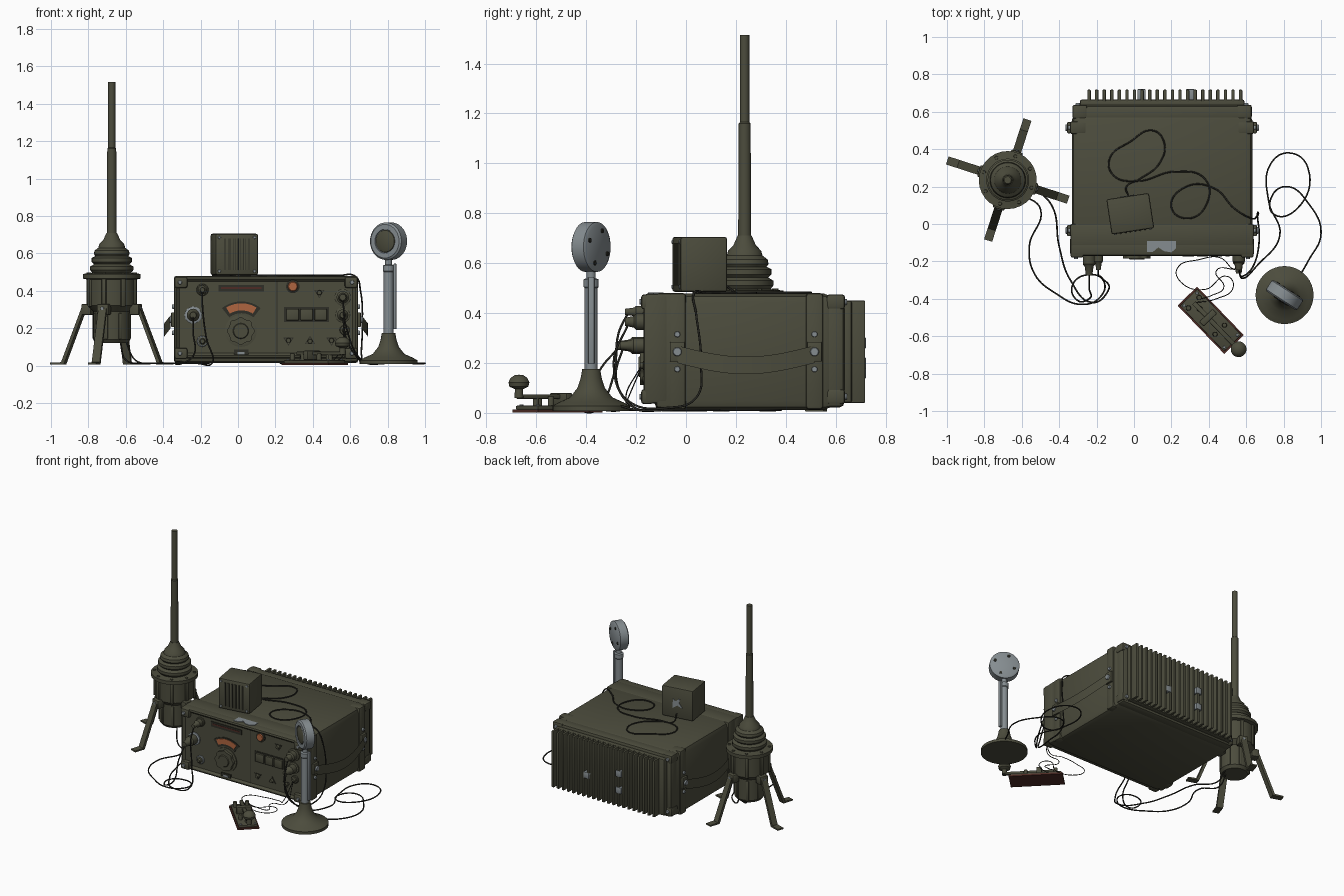
import bpy, bmesh
from math import sin, cos, pi, radians
from mathutils import Matrix, Vector, Euler

cube = bpy.data.objects.get("Cube")
if cube:
    bpy.data.objects.remove(cube, do_unlink=True)


def material(name, *rgb):
    m = bpy.data.materials.new(name)
    m.use_nodes = True
    m.diffuse_color = (*rgb, 1)
    m.node_tree.nodes["Principled BSDF"].inputs["Base Color"].default_value = (*rgb, 1)
    return m


OLIVE = material("olive paint", .072, .072, .046)
DARK = material("dark recess", .028, .028, .02)
STEEL = material("bare steel", .235, .265, .28)
RUBBER = material("black rubber", .02, .02, .016)
ORANGE = material("orange lamp", .43, .13, .05)
RED = material("red brown", .075, .024, .018)

FRONT = (pi / 2, 0, 0)      # turns local z towards the front
BACK = (-pi / 2, 0, 0)
frame = Matrix.Identity(4)  # group transform used by every helper
PANEL = -.155               # depth of the control panel


def group(x, y, z=0, turn=0):
    global frame
    frame = Matrix.Translation((x, y, z)) @ Matrix.Rotation(radians(turn), 4, 'Z')


def finish(name, bm, mat, at=(0, 0, 0), rot=(0, 0, 0)):
    bmesh.ops.recalc_face_normals(bm, faces=bm.faces)
    bm.transform(frame @ Matrix.Translation(at) @ Euler(rot).to_matrix().to_4x4())
    me = bpy.data.meshes.new(name)
    bm.to_mesh(me)
    bm.free()
    me.materials.append(mat)
    me.shade_smooth()
    me.set_sharp_from_angle(angle=radians(35))
    bpy.context.collection.objects.link(bpy.data.objects.new(name, me))


def box(name, at, size, mat, bevel=0, inset=None):
    bm = bmesh.new()
    bmesh.ops.create_cube(bm, size=1)
    bm.transform(Matrix.Diagonal((*size, 1)))
    if bevel:
        bmesh.ops.bevel(bm, geom=bm.edges[:], offset=bevel, segments=2, profile=.5, affect='EDGES')
    if inset:
        face = min(bm.faces, key=lambda f: f.calc_center_median().y)
        bmesh.ops.inset_region(bm, faces=[face], thickness=inset[0])
        bmesh.ops.translate(bm, verts=face.verts, vec=(0, inset[1], 0))
    finish(name, bm, mat, at)


def lathe(name, profile, mat, at=(0, 0, 0), rot=(0, 0, 0), steps=28):
    bm = bmesh.new()
    vs = [bm.verts.new((r, 0, z)) for r, z in profile]
    es = [bm.edges.new(p) for p in zip(vs, vs[1:])]
    bmesh.ops.spin(bm, geom=vs + es, cent=(0, 0, 0), axis=(0, 0, 1), angle=2 * pi, steps=steps)
    bmesh.ops.remove_doubles(bm, verts=bm.verts, dist=1e-4)
    finish(name, bm, mat, at, rot)


def disc(name, r, h, mat, at, rot=(0, 0, 0), steps=16):
    lathe(name, [(0, 0), (r, 0), (r, h * .7), (r * .85, h), (0, h)], mat, at, rot, steps)


def plate(name, pts, depth, mat, at=(0, PANEL, 0), rot=FRONT):
    bm = bmesh.new()
    f = bm.faces.new([bm.verts.new((x, y, 0)) for x, y in pts])
    top = bmesh.ops.extrude_face_region(bm, geom=[f])["geom"]
    bmesh.ops.translate(bm, verts=[v for v in top if isinstance(v, bmesh.types.BMVert)], vec=(0, 0, depth))
    finish(name, bm, mat, at, rot)


def cable(name, pts, r=.0045, z=.012):
    cu = bpy.data.curves.new(name, 'CURVE')
    cu.dimensions = '3D'
    cu.bevel_depth, cu.bevel_resolution, cu.resolution_u = r, 2, 8
    sp = cu.splines.new('BEZIER')
    sp.bezier_points.add(len(pts) - 1)
    for b, p in zip(sp.bezier_points, pts):
        b.co = Vector(p if len(p) == 3 else (*p, z))
        b.handle_left_type = b.handle_right_type = 'AUTO'
    cu.materials.append(RUBBER)
    bpy.context.collection.objects.link(bpy.data.objects.new(name, cu))


# Radio case
MID = .15
box("case_body", (MID, .23, .245), (.965, .72, .465), OLIVE, .035)
box("front_frame", (MID, -.12, .258), (.985, .1, .44), OLIVE, .015, inset=(.02, .015))
box("front_rim", (MID, -.06, .25), (.98, .12, .46), OLIVE, .012)
box("rear_frame", (MID, .59, .247), (.95, .09, .45), OLIVE, .02)
box("heatsink_base", (MID, .645, .245), (.88, .04, .41), OLIVE, .01)
for i in range(21):
    box("heatsink_fin", (-.24 + i * .0405, .678, .245), (.018, .08, .41), OLIVE, .004)
for x, z in ((.3, .2), (.04, .28), (.04, .16)):
    box("fin_clip", (x, .69, z), (.045, .062, .045), STEEL, .004)

# Side brackets, latches and carrying straps
for s in (-1, 1):
    for y in (-.035, .515):
        box("side_bracket", (MID + s * .447, y, .247), (.09, .07, .465), OLIVE, .012)
        box("latch", (MID + s * .497, y, .245), (.02, .06, .08), OLIVE, .005)
        for dz, r, reach in ((0, .018, .503), (.07, .012, .488), (-.07, .012, .488)):
            disc("latch_bolt", r, .014, STEEL, (MID + s * reach, y, .245 + dz), (0, s * pi / 2, 0))
    for z in (.065, .445):
        box("front_corner", (MID + s * .455, -.155, z), (.07, .05, .06), OLIVE, .012)
        disc("corner_bolt", .011, .008, STEEL, (MID + s * .46, -.179, z), FRONT)
        box("rear_corner", (MID + s * .44, .6, z), (.08, .075, .06), OLIVE, .012)
        disc("rear_bolt", .012, .01, STEEL, (MID + s * .45, .636, z), BACK)
    bm = bmesh.new()
    rows = []
    for i in range(15):
        t = i / 14
        w = sin(pi * t)
        rows.append([bm.verts.new((MID + s * (.51 + .035 * w), -.035 + .55 * t, z - .045 * w)) for z in (.2, .27)])
    strap = [bm.faces.new((a[0], a[1], b[1], b[0])) for a, b in zip(rows, rows[1:])]
    bmesh.ops.solidify(bm, geom=strap, thickness=.006)
    finish("carry_strap", bm, OLIVE)

# Worn patch on the front lip
plate("worn_patch", [(.07, -.15), (.1, -.15), (.13, -.125), (.16, -.145), (.2, -.152), (.225, -.13), (.225, -.09),
                     (.07, -.09)], .005, STEEL, (0, 0, .477), (0, 0, 0))

# Control panel
def rect(x0, x1, z0, z1):
    return [(x0, z0), (x1, z0), (x1, z1), (x0, z1)]


def arc(r0, r1, half):
    angles = [radians(90 - half + half * i / 6) for i in range(13)]
    return ([(.018 + r1 * cos(a), .175 + r1 * sin(a)) for a in angles]
            + [(.018 + r0 * cos(a), .175 + r0 * sin(a)) for a in reversed(angles)])


plate("panel_seam", rect(.205, .211, .05, .45), .002, DARK)
plate("name_strip", rect(-.105, .14, .395, .432), .005, DARK)
plate("name_strip_bar", rect(-.09, .125, .41, .42), .007, RED)
plate("dial_rim", arc(.105, .168, 38), .004, DARK)
plate("dial_scale", arc(.12, .158, 31), .007, ORANGE)
disc("knob_collar", .085, .01, OLIVE, (.015, PANEL, .185), FRONT, 28)
plate("tuning_knob", [(.015 + (.07 + .004 * cos(8 * a)) * cos(a), .185 + (.07 + .004 * cos(8 * a)) * sin(a))
                      for a in [i * pi / 32 for i in range(64)]], .03, OLIVE)
disc("knob_cap", .045, .036, OLIVE, (.015, PANEL, .185), FRONT, 24)
plate("counter_frame", rect(-.022, .055, .045, .085), .008, DARK)
plate("counter_window", rect(-.004, .036, .056, .073), .0095, STEEL)
disc("lamp_ring", .036, .01, DARK, (.293, PANEL, .423), FRONT, 24)
disc("signal_lamp", .026, .016, ORANGE, (.293, PANEL, .423), FRONT, 24)
plate("button_bed", rect(.245, .487, .232, .312), .004, DARK)
for i in range(3):
    box("push_button", (.292 + i * .075, PANEL - .008, .272), (.066, .02, .062), OLIVE, .005)
for x, z, d in ((.435, .385, -1), (.27, .13, -1), (.385, .135, 1), (.5, .13, -1)):
    plate("switch_mark", [(x - .028, z - d * .02), (x + .028, z - d * .02), (x, z + d * .025)], .003, DARK)
    plate("switch_plate", [(x - .021, z - d * .016), (x + .021, z - d * .016), (x, z + d * .018)], .005, OLIVE)
    disc("switch", .013, .02, OLIVE, (x, PANEL, z - d * .005), FRONT)

# Sockets with plugs
for x, z, r, length in ((-.24, .27, .034, .12), (-.19, .405, .024, .09), (-.19, .13, .022, .03),
                        (.56, .365, .033, .09), (.56, .27, .03, .11), (.57, .19, .02, .03)):
    disc("socket_ring", r * 1.35, .012, STEEL if x < 0 and z < .3 else OLIVE, (x, PANEL, z), FRONT, 20)
    lathe("plug", [(0, 0), (r, 0), (r, length * .5), (r * .7, length * .6), (r * .5, length), (0, length)],
          OLIVE, (x, PANEL, z), FRONT, 20)

# Loudspeaker
group(-.02, .055, .595, 8.6)
box("speaker_box", (0, 0, 0), (.23, .19, .22), OLIVE, .01)
for i in range(6):
    box("grille_slot", (-.065 + i * .026, -.0955, 0), (.012, .006, .17), DARK)
    box("grille_bar", (-.065 + i * .026, -.097, 0), (.005, .008, .17), OLIVE)
for x in (-.095, .095):
    for z in (-.09, .09):
        disc("speaker_screw", .008, .005, STEEL, (x, -.094, z), FRONT, 10)
plate("speaker_scuff", [(-.04, .03), (.0, .015), (.035, .04), (.03, -.03), (.01, -.015), (-.02, -.04), (-.015, -.005)],
      .004, STEEL, (0, .094, 0), BACK)

# Antenna mast, base and legs
group(-.675, .235)
lathe("antenna_base", [(0, .12), (.085, .12), (.1, .14), (.1, .29), (.13, .32), (.13, .46), (.155, .465),
                       (.155, .49), (.11, .495), (.07, .505), (0, .505)], OLIVE)
lathe("antenna_bellows", [(0, .49), (.1, .49), (.115, .51), (.115, .53), (.095, .542), (.108, .555), (.108, .575),
                          (.088, .585), (.096, .597), (.092, .615), (.072, .63), (.066, .65), (.045, .672),
                          (.028, .71), (0, .71)], OLIVE)
lathe("antenna_mast", [(0, .68), (.026, .68), (.024, 1.16), (.019, 1.165), (.019, 1.515), (0, 1.515)], OLIVE)
for i in range(8):
    group(-.675, .235, 0, 27 + 45 * i)
    box("base_rib", (.115, 0, .39), (.05, .025, .15), OLIVE, .005)
    box("lower_rib", (.098, 0, .21), (.014, .02, .14), OLIVE, .004)
    disc("flange_bolt", .01, .008, OLIVE, (.133, 0, .49), steps=8)
for i in range(4):
    group(-.675, .235, 0, 72 + 90 * i)
    plate("antenna_leg", [(.145, .31), (.163, .31), (.278, .018), (.34, .016), (.34, .006), (.263, .006)],
          .045, OLIVE, (0, .0225, 0))
    box("leg_hinge", (.135, 0, .3), (.055, .065, .06), OLIVE, .008)
    disc("hinge_bolt", .01, .008, STEEL, (.16, 0, .305), (0, pi / 2, 0), 10)

# Microphone
group(.805, -.38)
lathe("mic_foot", [(0, .008), (.155, .008), (.155, .028), (.13, .042), (.085, .062), (.055, .1), (.042, .14),
                   (.036, .175), (0, .175)], OLIVE, steps=36)
lathe("mic_stem", [(0, .17), (.026, .17), (.026, .5), (.03, .505), (.03, .535), (.018, .54), (.018, .6), (0, .6)], STEEL)
box("mic_side_bar", (.034, 0, .37), (.016, .025, .35), STEEL, .004)
group(.805, -.38, .665, -33)
lathe("mic_head", [(0, -.035), (.088, -.035), (.1, -.028), (.1, .028), (.09, .036), (.064, .036), (.062, .03),
                   (0, .03)], STEEL, rot=FRONT, steps=36)
lathe("mic_mesh", [(.061, .028), (.058, .034), (.04, .04), (0, .042)], OLIVE, rot=FRONT)
for i in range(4):
    a = i * pi / 2 + .4
    disc("mic_screw", .01, .005, DARK, (.07 * cos(a), .034, .07 * sin(a)), BACK, 10)

# Telegraph key
group(.41, -.515, 0, -46)
box("key_board", (0, 0, .008), (.36, .145, .012), RED)
box("key_base", (0, 0, .021), (.34, .128, .016), OLIVE, .003)
box("key_lever", (.045, 0, .065), (.35, .025, .018), OLIVE, .004)
box("key_bridge", (-.02, 0, .055), (.035, .1, .05), OLIVE, .006)
for x, y, r in ((-.13, .04, .014), (-.13, -.04, .014), (-.085, 0, .016), (.07, .035, .013), (.07, -.035, .013), (.12, 0, .012)):
    disc("key_terminal", r, .04, OLIVE, (x, y, .025))
for x in (-.155, .155):
    for y in (-.048, .048):
        disc("key_screw", .008, .006, STEEL, (x, y, .028), steps=10)
lathe("key_knob", [(0, .06), (.018, .06), (.016, .095), (.038, .105), (.042, .122), (.034, .14), (.016, .152), (0, .153)],
      OLIVE, (.215, 0, 0))

# Cables
cable("speaker_cable", [(-.03, .15, .52), (-.04, .2), (.03, .24), (.14, .33), (.16, .44), (.1, .5), (-.02, .44),
                        (-.13, .35), (-.11, .26), (.02, .23), (.22, .28), (.38, .24), (.39, .11), (.29, .03),
                        (.2, .09), (.28, .2), (.43, .19), (.54, .08), (.63, .03, .475), (.655, .04, .4), (.665, .06, .2),
                        (.66, .04, .06), (.67, -.08, .02), (.64, -.22, .04), (.58, -.28, .14), (.56, -.25, .27)], z=.482)
cable("mic_cable", [(.56, -.23, .36), (.58, -.29, .2), (.66, -.22, .03), (.78, -.06), (.72, .12), (.73, .32), (.83, .38),
                    (.93, .3), (.87, .08), (.75, .05), (.73, .13), (.81, .2), (.94, .1), (1, -.05), (.93, -.2), (.89, -.27, .03)])
cable("antenna_cable", [(-.63, .2, .13), (-.6, .16, .03), (-.5, .08), (-.56, -.12), (-.53, -.27), (-.42, -.37), (-.28, -.43),
                        (-.18, -.39), (-.16, -.31), (-.23, -.27), (-.33, -.33), (-.3, -.41), (-.24, -.4, .05),
                        (-.24, -.34, .18), (-.24, -.26, .27)])
cable("ground_cable", [(-.6, .23, .13), (-.55, .2, .03), (-.44, .1), (-.4, -.12), (-.34, -.3), (-.22, -.42), (-.14, -.36),
                       (-.17, -.29, .15), (-.19, -.27, .32), (-.19, -.23, .405)])
cable("key_cable", [(.57, -.18, .19), (.53, -.24, .05), (.46, -.18), (.35, -.19), (.23, -.24), (.25, -.31), (.38, -.35),
                    (.5, -.28), (.53, -.34), (.44, -.4), (.33, -.42, .05)], .0025)
cable("key_return_wire", [(.57, -.18, .18), (.55, -.24, .04), (.44, -.25), (.48, -.34), (.42, -.38, .03), (.36, -.4, .05)], .0025)
